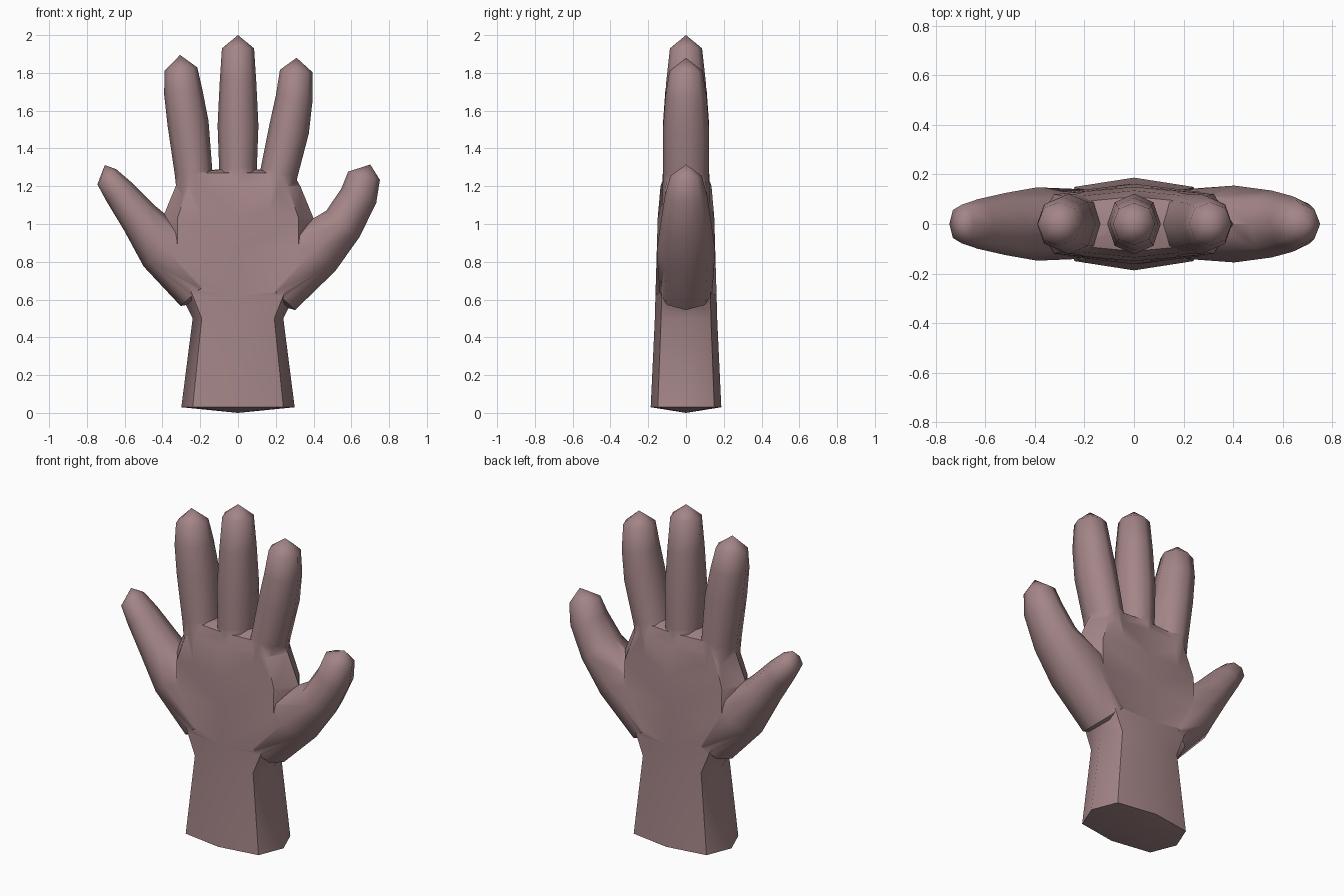
import bpy, bmesh, math
from mathutils import Vector

cube = bpy.data.objects.get("Cube")
if cube:
    bpy.data.objects.remove(cube, do_unlink=True)

skin = bpy.data.materials.new("dusty_pink_skin")
skin.use_nodes = True
colour = (0.37, 0.235, 0.243, 1)
skin.diffuse_color = colour
skin.node_tree.nodes["Principled BSDF"].inputs["Base Color"].default_value = colour


def loft(name, rings, start, tip, diagonal=0.72):
    """Eight-sided tube through rings (x, z, half width, half depth), closed to a point at both ends."""
    bm = bmesh.new()
    centres = [Vector((x, 0, z)) for x, z, _, _ in rings]
    loops = []
    for i, (x, z, w, d) in enumerate(rings):
        along = centres[min(i + 1, len(rings) - 1)] - centres[max(i - 1, 0)]
        along.normalize()
        side = Vector((along.z, 0, -along.x))
        loop = []
        for k in range(8):
            a = k * math.pi / 4
            s = diagonal / math.sqrt(0.5) if k % 2 else 1
            p = centres[i] + side * (w * s * math.cos(a))
            p.y = d * s * math.sin(a)
            loop.append(bm.verts.new(p))
        loops.append(loop)
    for lower, upper in zip(loops, loops[1:]):
        for k in range(8):
            n = (k + 1) % 8
            bm.faces.new((lower[k], lower[n], upper[n], upper[k]))
    for loop, point in ((loops[0], start), (loops[-1], tip)):
        end = bm.verts.new((point[0], 0, point[1]))
        for k in range(8):
            bm.faces.new((loop[k], loop[(k + 1) % 8], end))
    bmesh.ops.recalc_face_normals(bm, faces=bm.faces)
    mesh = bpy.data.meshes.new(name)
    bm.to_mesh(mesh)
    bm.free()
    mesh.materials.append(skin)
    obj = bpy.data.objects.new(name, mesh)
    bpy.context.collection.objects.link(obj)
    return obj


# Wrist and palm
hand = loft("hand", [(0, 0.03, 0.30, 0.187), (0, 0.5, 0.24, 0.165),
                     (0, 0.62, 0.30, 0.162), (0, 0.85, 0.40, 0.155),
                     (0, 1.03, 0.40, 0.15), (0, 1.2, 0.33, 0.135),
                     (0, 1.27, 0.29, 0.11)], (0, 0), (0, 1.3), 0.8)

# Fingers and thumbs
digits = [
    loft("middle_finger", [(0, 1.05, 0.11, 0.13), (0, 1.3, 0.10, 0.122), (0, 1.52, 0.108, 0.122),
                           (0, 1.75, 0.097, 0.105), (0, 1.93, 0.085, 0.085)], (0, 1), (0, 2)),
    loft("right_finger", [(-0.2, 1.04, 0.11, 0.13), (-0.235, 1.27, 0.10, 0.121),
                          (-0.264, 1.53, 0.109, 0.122), (-0.29, 1.7, 0.102, 0.11),
                          (-0.302, 1.82, 0.087, 0.088)], (-0.19, 1), (-0.307, 1.895)),
    loft("left_finger", [(0.16, 1.04, 0.11, 0.13), (0.217, 1.27, 0.10, 0.121),
                         (0.27, 1.5, 0.107, 0.122), (0.298, 1.67, 0.098, 0.11),
                         (0.308, 1.81, 0.086, 0.088)], (0.15, 1), (0.31, 1.88)),
    loft("right_thumb", [(-0.2, 0.66, 0.14, 0.14), (-0.39, 0.87, 0.145, 0.148),
                         (-0.52, 1.03, 0.105, 0.125), (-0.63, 1.17, 0.083, 0.1),
                         (-0.695, 1.25, 0.064, 0.078)], (-0.1, 0.6), (-0.705, 1.312)),
    loft("left_thumb", [(0.2, 0.64, 0.14, 0.14), (0.405, 0.86, 0.155, 0.155),
                        (0.555, 1.0, 0.112, 0.135), (0.64, 1.15, 0.1, 0.112),
                        (0.667, 1.255, 0.087, 0.083)], (0.1, 0.6), (0.7, 1.315)),
]

# Merge every digit into one skin
bpy.context.view_layer.objects.active = hand
for digit in digits:
    union = hand.modifiers.new("join_digit", 'BOOLEAN')
    union.operation = 'UNION'
    union.solver = 'EXACT'
    union.object = digit
    bpy.ops.object.modifier_apply(modifier=union.name)
    bpy.data.objects.remove(digit, do_unlink=True)

bpy.ops.object.select_all(action='DESELECT')
hand.select_set(True)
bpy.ops.object.shade_smooth_by_angle(angle=math.radians(50))
